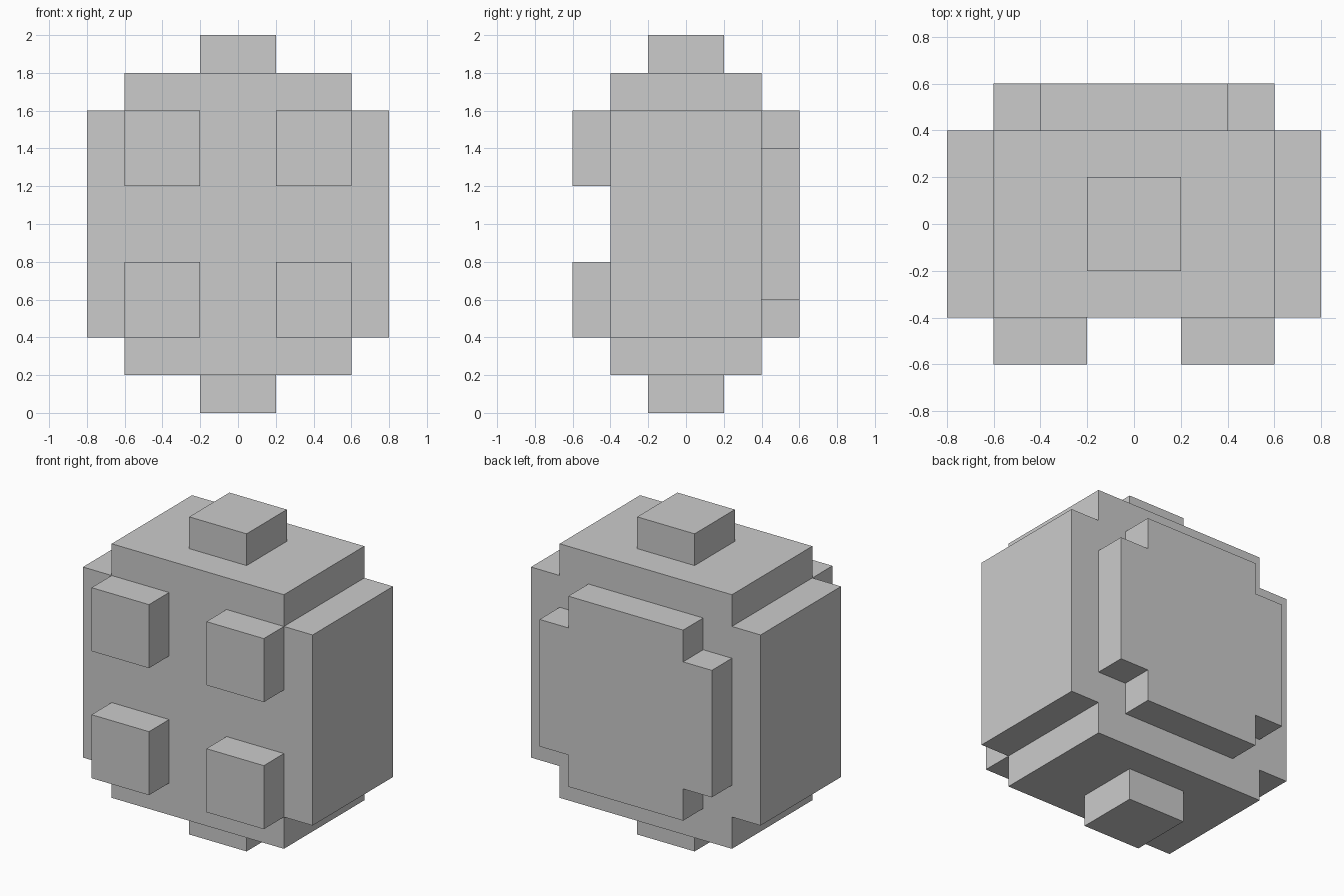
import bpy
import bmesh

if "Cube" in bpy.data.objects:
    bpy.data.objects.remove(bpy.data.objects["Cube"])


def make_object(name, profile, y0, y1):
    """Extrude a closed (x, z) profile from y0 back to y1."""
    bm = bmesh.new()
    face = bm.faces.new([bm.verts.new((x, y0, z)) for x, z in profile])
    ext = bmesh.ops.extrude_face_region(bm, geom=[face], use_keep_orig=True)
    verts = [g for g in ext["geom"] if isinstance(g, bmesh.types.BMVert)]
    bmesh.ops.translate(bm, verts=verts, vec=(0, y1 - y0, 0))
    bmesh.ops.recalc_face_normals(bm, faces=bm.faces)
    mesh = bpy.data.meshes.new(name)
    bm.to_mesh(mesh)
    bm.free()
    obj = bpy.data.objects.new(name, mesh)
    bpy.context.collection.objects.link(obj)
    return obj


def box(name, x0, x1, y0, y1, z0, z1):
    return make_object(name, [(x0, z0), (x1, z0), (x1, z1), (x0, z1)], y0, y1)


def stepped(half_w, half_h, step, zc=1.0):
    """Rectangle with a square notch taken out of every corner."""
    w, h, s = half_w, half_h, step
    quarter = [(w, h - s), (w - s, h - s), (w - s, h)]
    right = [(x, -z) for x, z in reversed(quarter)] + quarter
    left = [(-x, z) for x, z in reversed(right)]
    return [(x, zc + z) for x, z in right + left]


# Main body with stepped corners, and the raised plate on its back
make_object("body", stepped(0.8, 0.8, 0.2), -0.4, 0.4)
make_object("back_plate", stepped(0.6, 0.6, 0.2), 0.4, 0.6)

# Square studs on top and bottom
box("top_stud", -0.2, 0.2, -0.2, 0.2, 1.8, 2.0)
box("bottom_stud", -0.2, 0.2, -0.2, 0.2, 0.0, 0.2)

# Four square blocks on the front
for side, x in (("left", -0.4), ("right", 0.4)):
    for level, z in (("lower", 0.6), ("upper", 1.4)):
        box(f"front_block_{level}_{side}", x - 0.2, x + 0.2, -0.6, -0.4, z - 0.2, z + 0.2)
